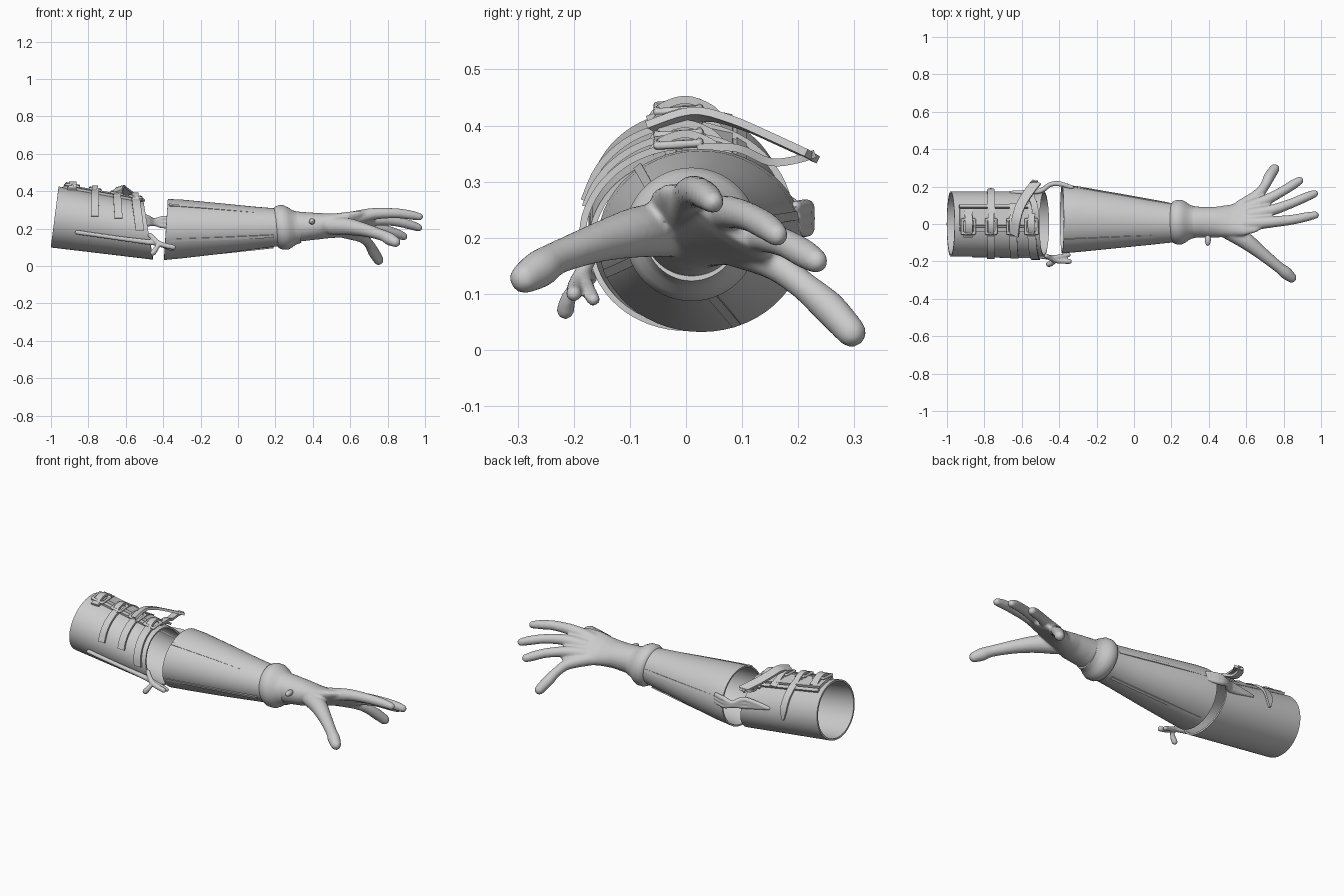
import bpy, bmesh
from math import sin, cos, pi, radians
from mathutils import Vector

cube = bpy.data.objects.get("Cube")
if cube:
    bpy.data.objects.remove(cube)

grey = bpy.data.materials.new("plain_grey")
grey.use_nodes = True
grey.diffuse_color = (0.6, 0.6, 0.6, 1)
grey.node_tree.nodes["Principled BSDF"].inputs["Base Color"].default_value = (0.6, 0.6, 0.6, 1)
parts = []


def finish(name, bm):
    bmesh.ops.recalc_face_normals(bm, faces=bm.faces)
    mesh = bpy.data.meshes.new(name)
    bm.to_mesh(mesh)
    bm.free()
    ob = bpy.data.objects.new(name, mesh)
    bpy.context.collection.objects.link(ob)
    mesh.materials.append(grey)
    parts.append(ob)
    return ob


def add_loft(bm, rings, cap=True):
    loops = [[bm.verts.new(p) for p in ring] for ring in rings]
    n = len(loops[0])
    for a, b in zip(loops, loops[1:]):
        for i in range(n):
            bm.faces.new((a[i], a[(i + 1) % n], b[(i + 1) % n], b[i]))
    if cap:
        bm.faces.new(loops[0])
        bm.faces.new(loops[-1])


def ellipse(x, y, z, hw, hh, tilt=0, shear=0, n=56):
    t = radians(tilt)
    ring = []
    for i in range(n):
        u, v = hw * cos(2 * pi * i / n), hh * sin(2 * pi * i / n)
        dz = u * sin(t) + v * cos(t)
        ring.append(Vector((x + shear * dz, y + u * cos(t) - v * sin(t), z + dz)))
    return ring


def smooth_path(pts, steps=6):
    """Catmull-Rom samples through points of any dimension."""
    pts = [Vector(p) for p in pts]
    ext = [pts[0]] + pts + [pts[-1]]
    out = []
    for a, b, c, d in zip(ext, ext[1:], ext[2:], ext[3:]):
        for s in range(steps):
            t = s / steps
            out.append(b + (c - a) * t / 2 + (a * 2 - b * 5 + c * 4 - d) * t * t / 2
                       + (b * 3 - a - c * 3 + d) * t ** 3 / 2)
    return out + [pts[-1]]


def add_tube(bm, pts, n=14):
    """Round tube with a radius in the fourth value and a rounded tip."""
    path = smooth_path(pts)
    rings = []
    for i, p in enumerate(path):
        d = (path[min(i + 1, len(path) - 1)] - path[max(i - 1, 0)]).to_3d().normalized()
        side = d.cross(Vector((0, 0, 1))).normalized()
        up = side.cross(d)
        rings.append([p.to_3d() + (side * cos(2 * pi * k / n) + up * sin(2 * pi * k / n)) * p[3]
                      for k in range(n)])
    add_loft(bm, rings)
    for p in (path[0], path[-1]):
        ball = bmesh.ops.create_icosphere(bm, subdivisions=2, radius=p[3])
        bmesh.ops.translate(bm, vec=p.to_3d(), verts=ball["verts"])


def blend(ob, voxel, repeat):
    mod = ob.modifiers.new("merge", 'REMESH')
    mod.mode = 'VOXEL'
    mod.voxel_size = voxel
    mod = ob.modifiers.new("soften", 'SMOOTH')
    mod.factor, mod.iterations = 0.5, repeat


def thicken(ob, thickness, offset):
    mod = ob.modifiers.new("thickness", 'SOLIDIFY')
    mod.thickness, mod.offset = thickness, offset


def cuff(x, deg, off=0.0):
    """Point on the upper cuff; the angle runs from the top towards +y."""
    t, a = (x + 0.98) / 0.5, radians(deg)
    dz = (0.163 - 0.008 * t + off) * cos(a)
    return Vector((x + dz * (0.13 - 0.29 * t), (0.174 + off) * sin(a), 0.262 - 0.073 * t + dz))


def ribbon(name, pts, across, width, thickness=0.012, tip=False):
    bm = bmesh.new()
    rows = []
    path = smooth_path(pts, 4)
    for i, p in enumerate(path):
        taper = min(1, 0.15 + 0.25 * (len(path) - 1 - i)) if tip else 1
        w = Vector(across).normalized() * width * taper / 2
        rows.append((bm.verts.new(p - w), bm.verts.new(p + w)))
    for a, b in zip(rows, rows[1:]):
        bm.faces.new((a[0], a[1], b[1], b[0]))
    thicken(finish(name, bm), thickness, 0)


# Upper cuff: open shell with slanted rims
bm = bmesh.new()
add_loft(bm, [[cuff(-0.98 + 0.5 * i / 10, 360 * k / 64) for k in range(64)]
              for i in range(11)], cap=False)
thicken(finish("upper_cuff", bm), 0.01, -1)

# Raised edges of the cuff opening and the tongue between them
for name, deg, width in (("opening_edge_front", -9, 0.02), ("opening_edge_back", 32, 0.02),
                         ("tongue", 12, 0.09)):
    ribbon(name, [cuff(x, deg, 0.006) for x in (-0.95, -0.8, -0.65, -0.52)],
           (0, cos(radians(deg)), -sin(radians(deg))), width, 0.014)

# Straps, each with a buckle frame and a keeper on top
straps = ((-0.9, -22, 24, 0.05), (-0.765, -78, 95, 0.04),
          (-0.635, -75, 35, 0.042), (-0.525, -92, 40, 0.045))
for i, (x, start, end, width) in enumerate(straps):
    ribbon(f"strap_{i + 1}", [cuff(x, start + (end - start) * k / 8, 0.012) for k in range(9)],
           (1, 0, 0), width, tip=(i == 1))
    bm = bmesh.new()
    frame = [cuff(x + sx * width * 0.75, -4 + sy * 11, 0.024)
             for sx, sy in ((-1, -1), (1, -1), (1, 1), (-1, 1), (-1, -1))]
    for a, b in zip(frame, frame[1:]):
        add_tube(bm, [(*a, 0.008), (*b, 0.008)], 8)
    blend(finish(f"buckle_{i + 1}", bm), 0.004, 2)
    ribbon(f"keeper_{i + 1}", [cuff(x, d, off) for d, off in
                               ((-20, 0.01), (-12, 0.026), (0, 0.034), (12, 0.024), (20, 0.01))],
           (1, 0, 0), width * 0.8, 0.014)

# Loose strap ends lifting away from the cuff
ribbon("loose_strap", [(-0.64, -0.06, 0.395), (-0.63, 0.02, 0.42), (-0.61, 0.09, 0.405),
                       (-0.57, 0.16, 0.375), (-0.52, 0.225, 0.345)], (1, -0.5, 0.3), 0.05, 0.014)
ribbon("curled_strap", [(-0.53, 0.02, 0.36), (-0.53, 0.09, 0.36), (-0.55, 0.15, 0.335),
                        (-0.55, 0.2, 0.34), (-0.53, 0.23, 0.35)], (1, 0, 0), 0.035, 0.014)

# Side hinges that bridge the elbow gap
bm = bmesh.new()
for path in ([(-0.86, -0.168, 0.18, 0.012), (-0.65, -0.17, 0.15, 0.012),
              (-0.5, -0.172, 0.13, 0.014), (-0.43, -0.18, 0.12, 0.014), (-0.35, -0.165, 0.09, 0.012)],
             [(-0.47, -0.17, 0.165, 0.013), (-0.42, -0.195, 0.12, 0.014), (-0.345, -0.2, 0.1, 0.014)],
             [(-0.42, -0.195, 0.12, 0.01), (-0.44, -0.21, 0.09, 0.014), (-0.455, -0.215, 0.07, 0.016)]):
    add_tube(bm, path)
blend(finish("front_hinge", bm), 0.005, 3)
bm = bmesh.new()
for dz in (-0.02, 0.0, 0.02):
    add_tube(bm, [(-0.66, 0.168, 0.25, 0.01), (-0.51, 0.175, 0.245 + dz, 0.014),
                  (-0.45, 0.21, 0.235 + dz * 0.4, 0.013), (-0.4, 0.215, 0.235 + dz, 0.014),
                  (-0.33, 0.195, 0.235 + dz, 0.011)])
blend(finish("back_hinge", bm), 0.005, 3)

# Forearm socket: tapering open shell
bm = bmesh.new()
add_loft(bm, [ellipse(*s) for s in (
    (-0.385, 0.027, 0.195, 0.184, 0.163, 0, 0.06), (-0.3, 0.026, 0.198, 0.176, 0.157),
    (-0.1, 0.018, 0.2, 0.148, 0.136), (0.08, 0.01, 0.203, 0.122, 0.115),
    (0.2, 0.006, 0.206, 0.105, 0.102), (0.24, 0.006, 0.206, 0.102, 0.1))], cap=False)
thicken(finish("forearm_socket", bm), 0.009, -1)

# Lengthwise seams on the forearm
for name, deg in (("seam_top", -38), ("seam_front", -112), ("seam_back", 75), ("seam_under", 160)):
    a = radians(deg)
    pts = [(x, y + w * sin(a), 0.198 + h * cos(a)) for x, y, w, h in
           ((-0.37, 0.027, 0.183, 0.163), (-0.1, 0.018, 0.149, 0.137), (0.19, 0.006, 0.107, 0.104))]
    ribbon(name, pts, (0, cos(a), -sin(a)), 0.016, 0.006)

# Rolled wrist collar
bm = bmesh.new()
add_loft(bm, [ellipse(x, 0.01, 0.206, r, r, 0, -0.1) for x, r in (
    (0.2, 0.098), (0.208, 0.11), (0.228, 0.119), (0.255, 0.119), (0.277, 0.108),
    (0.295, 0.095), (0.31, 0.088), (0.33, 0.083))])
finish("wrist_collar", bm)

# Hand: wrist and palm with five fingers merged into one skin
bm = bmesh.new()
add_loft(bm, [ellipse(*s) for s in (
    (0.29, 0.01, 0.21, 0.085, 0.083), (0.36, 0.01, 0.211, 0.082, 0.077),
    (0.44, 0.01, 0.213, 0.083, 0.069, -15), (0.52, 0.018, 0.216, 0.093, 0.055, -28),
    (0.59, 0.036, 0.22, 0.112, 0.043, -32), (0.65, 0.057, 0.222, 0.121, 0.035, -34),
    (0.7, 0.07, 0.225, 0.105, 0.027, -36), (0.73, 0.075, 0.228, 0.08, 0.018, -36))])
fingers = (
    [(0.5, -0.03, 0.215, 0.05), (0.59, -0.085, 0.21, 0.046), (0.68, -0.155, 0.192, 0.036),
     (0.77, -0.228, 0.165, 0.03), (0.81, -0.26, 0.145, 0.034), (0.842, -0.287, 0.128, 0.028)],
    [(0.6, 0.0, 0.25, 0.04), (0.72, 0.01, 0.278, 0.032), (0.84, 0.022, 0.282, 0.027),
     (0.92, 0.038, 0.273, 0.025), (0.97, 0.048, 0.263, 0.02)],
    [(0.62, 0.05, 0.235, 0.036), (0.74, 0.075, 0.245, 0.03), (0.84, 0.11, 0.238, 0.026),
     (0.92, 0.144, 0.22, 0.025), (0.965, 0.162, 0.205, 0.021)],
    [(0.6, 0.085, 0.205, 0.036), (0.7, 0.125, 0.205, 0.03), (0.79, 0.173, 0.192, 0.026),
     (0.85, 0.21, 0.172, 0.026), (0.885, 0.232, 0.158, 0.022)],
    [(0.57, 0.09, 0.185, 0.038), (0.66, 0.155, 0.155, 0.03), (0.7, 0.205, 0.118, 0.026),
     (0.725, 0.255, 0.075, 0.03), (0.752, 0.295, 0.031, 0.027)])
for finger in fingers:
    add_tube(bm, finger)
blend(finish("hand", bm), 0.0065, 5)

# Small round stud on the wrist
bm = bmesh.new()
bmesh.ops.create_uvsphere(bm, u_segments=16, v_segments=10, radius=0.016)
bmesh.ops.scale(bm, vec=(1, 2, 1), verts=bm.verts)
bmesh.ops.translate(bm, vec=(0.395, -0.085, 0.238), verts=bm.verts)
finish("wrist_stud", bm)

# Bake modifiers, then smooth with sharp rims
bpy.ops.object.select_all(action='DESELECT')
for ob in parts:
    ob.select_set(True)
bpy.context.view_layer.objects.active = parts[0]
bpy.ops.object.convert(target='MESH')
bpy.ops.object.shade_smooth_by_angle(angle=radians(40))
